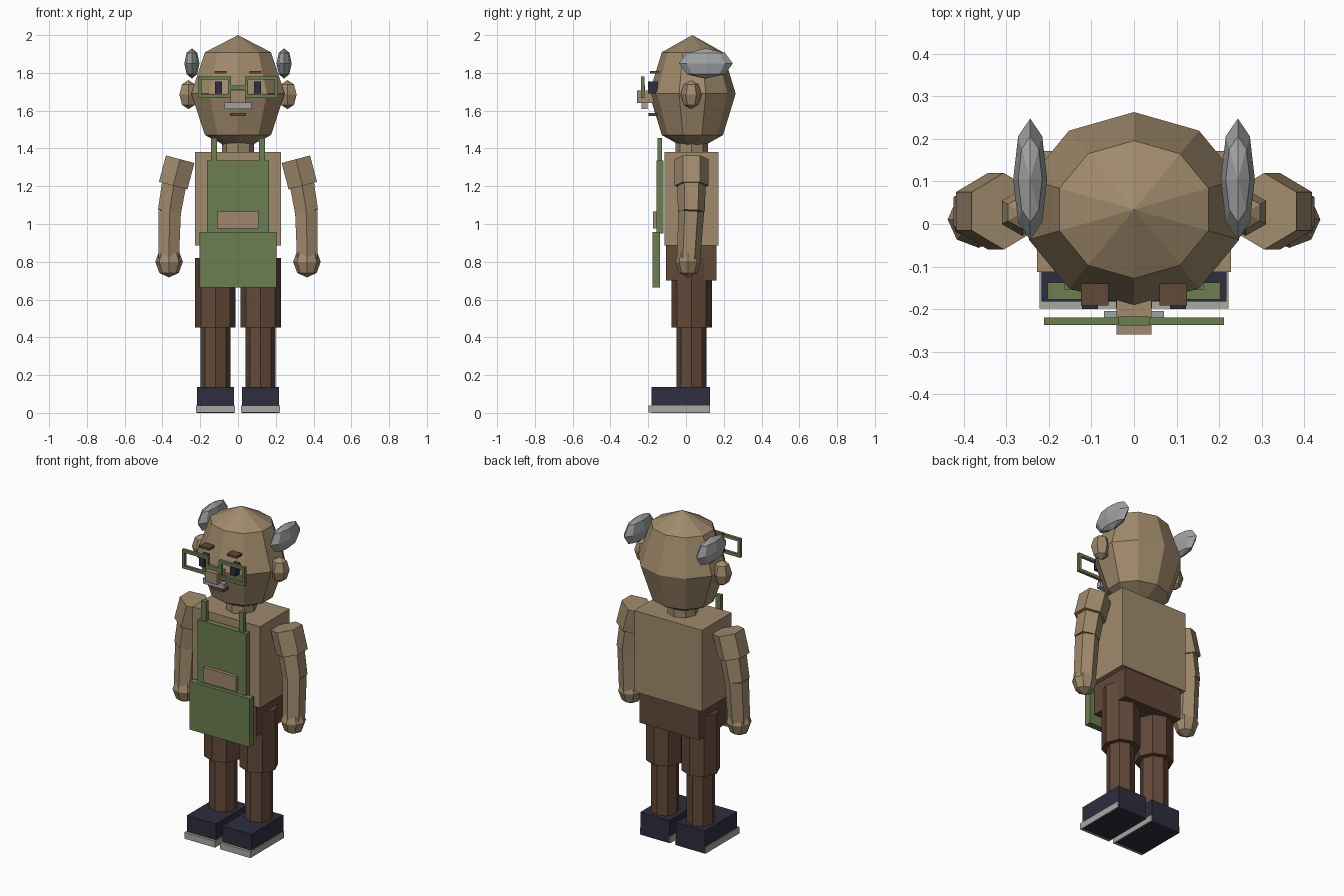
import bpy, bmesh, math
from mathutils import Vector, Matrix

if "Cube" in bpy.data.objects:
    bpy.data.objects.remove(bpy.data.objects["Cube"])


def material(name, rgb):
    """Flat material from 0-255 display values."""
    m = bpy.data.materials.new(name)
    lin = [((c / 255 + 0.055) / 1.055) ** 2.4 for c in rgb]
    m.diffuse_color = (*lin, 1)
    m.use_nodes = True
    m.node_tree.nodes["Principled BSDF"].inputs["Base Color"].default_value = m.diffuse_color
    return m


SKIN = material("tan", (160, 138, 108))
POCKET = material("rosy_tan", (160, 134, 110))
GREEN = material("apron_green", (108, 126, 80))
BROWN = material("trouser_brown", (98, 72, 58))
NAVY = material("shoe_navy", (45, 45, 62))
SOLE = material("sole_grey", (168, 168, 164))
HAIR = material("hair_grey", (160, 162, 164))


def finish(name, bm, mat):
    me = bpy.data.meshes.new(name)
    bmesh.ops.recalc_face_normals(bm, faces=bm.faces)
    bm.to_mesh(me)
    bm.free()
    me.materials.append(mat)
    ob = bpy.data.objects.new(name, me)
    bpy.context.collection.objects.link(ob)
    return ob


def box(name, mat, x, y, z):
    """Box from (min, max) ranges."""
    bm = bmesh.new()
    bmesh.ops.create_cube(bm, size=1)
    for v in bm.verts:
        v.co = [(a + b) / 2 + c * (b - a) for (a, b), c in zip((x, y, z), v.co)]
    return finish(name, bm, mat)


def ball(name, mat, centre, radii, segments, rings=4):
    bm = bmesh.new()
    bmesh.ops.create_uvsphere(bm, u_segments=segments, v_segments=rings, radius=1)
    for v in bm.verts:
        v.co = Vector(centre) + Vector([a * b for a, b in zip(v.co, radii)])
    return finish(name, bm, mat)


def tube(name, mat, bottom, top, r1, r2, sides):
    """Prism between two points, one corner kept facing along y."""
    p, q = Vector(bottom), Vector(top)
    axis = (q - p).normalized()
    u = Vector((0, 1, 0))
    u = (u - axis * u.dot(axis)).normalized()
    w = axis.cross(u)
    bm = bmesh.new()
    ends = []
    for c, r in ((p, r1), (q, r2)):
        angles = [2 * math.pi * i / sides for i in range(sides)]
        ends.append([bm.verts.new(c + r * (u * math.cos(a) + w * math.sin(a)))
                     for a in angles])
        bm.faces.new(ends[-1])
    for i in range(sides):
        j = (i + 1) % sides
        bm.faces.new((ends[0][i], ends[0][j], ends[1][j], ends[1][i]))
    return finish(name, bm, mat)


def mirrored(ob):
    """Copy of a right-hand part for the other side."""
    me = ob.data.copy()
    me.transform(Matrix.Scale(-1, 4, (1, 0, 0)))
    me.flip_normals()
    bpy.context.collection.objects.link(bpy.data.objects.new(ob.name + "_left", me))


CY = 0.03  # depth of the body axis

# Head, neck and body
ball("head", SKIN, (0, 0.034, 1.69), (0.26, 0.229, 0.31), 10)
tube("neck", SKIN, (0, CY, 1.36), (0, CY, 1.47), 0.086, 0.086, 8)
box("torso", SKIN, (-0.228, 0.228), (-0.113, 0.172), (0.885, 1.38))
box("hips", BROWN, (-0.2, 0.2), (-0.106, 0.162), (0.70, 0.886))

# Face
box("nose", SKIN, (-0.041, 0.041), (-0.26, -0.17), (1.64, 1.707))
box("moustache", HAIR, (-0.071, 0.071), (-0.235, -0.205), (1.61, 1.643))
box("mouth", BROWN, (-0.042, 0.042), (-0.198, -0.15), (1.572, 1.588))
box("glasses_bridge", GREEN, (-0.036, 0.036), (-0.238, -0.217), (1.71, 1.733))

# Apron
box("apron_bib", GREEN, (-0.163, 0.163), (-0.155, -0.12), (0.95, 1.335))
box("apron_skirt", GREEN, (-0.203, 0.203), (-0.177, -0.137), (0.663, 0.957))
box("apron_pocket", POCKET, (-0.109, 0.109), (-0.176, -0.15), (0.976, 1.067))

# Parts that come in pairs
pairs = [
    ball("ear", SKIN, (0.262, 0.027, 1.685), (0.056, 0.055, 0.077), 6),
    ball("hair_tuft", HAIR, (0.244, 0.105, 1.85), (0.04, 0.143, 0.08), 8),
    box("eye", NAVY, (0.085, 0.122), (-0.2, -0.15), (1.69, 1.755)),
    box("eyebrow", BROWN, (0.06, 0.125), (-0.191, -0.14), (1.796, 1.81)),
    box("apron_strap", GREEN, (0.111, 0.143), (-0.15, -0.126), (1.32, 1.455)),
    # Legs and shoes
    tube("trouser_leg", BROWN, (0.12, CY, 0.453), (0.12, CY, 0.82), 0.108, 0.108, 8),
    tube("lower_leg", BROWN, (0.12, CY, 0.12), (0.12, CY, 0.46), 0.079, 0.079, 8),
    box("shoe", NAVY, (0.022, 0.217), (-0.182, 0.128), (0, 0.138)),
    box("shoe_sole", SOLE, (0.016, 0.222), (-0.198, 0.127), (0.001, 0.04)),
    # Arms
    tube("sleeve", SKIN, (0.343, CY, 1.203), (0.306, CY, 1.343), 0.09, 0.09, 6),
    tube("upper_arm", SKIN, (0.363, 0.028, 1.065), (0.33, CY, 1.26), 0.071, 0.076, 6),
    tube("forearm", SKIN, (0.367, 0.013, 0.80), (0.361, 0.028, 1.068), 0.062, 0.068, 6),
    ball("hand", SKIN, (0.365, 0.011, 0.80), (0.073, 0.067, 0.083), 8),
]

# Open rectangular glasses frame made of four bars
T = 0.018
GX, GZ, GY = (0.036, 0.211), (1.667, 1.782), (-0.237, -0.22)
for label, x, z in (
        ("top", GX, (GZ[1] - T, GZ[1])),
        ("bottom", GX, (GZ[0], GZ[0] + T)),
        ("inner", (GX[0], GX[0] + T), (GZ[0] + T, GZ[1] - T)),
        ("outer", (GX[1] - T, GX[1]), (GZ[0] + T, GZ[1] - T))):
    pairs.append(box("glasses_" + label, GREEN, x, GY, z))

for part in pairs:
    mirrored(part)
